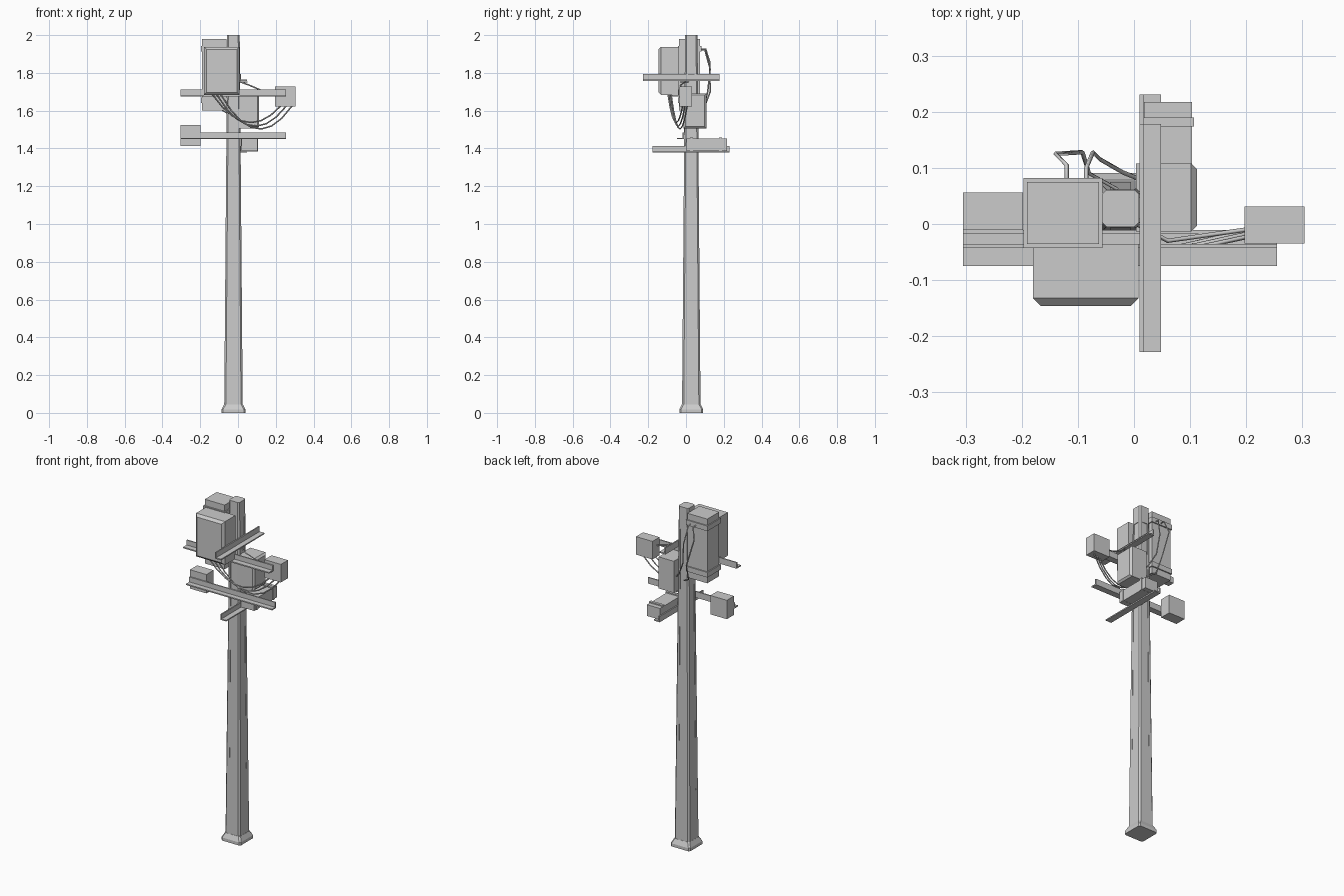
import bpy, bmesh
from mathutils import Vector

if "Cube" in bpy.data.objects:
    bpy.data.objects.remove(bpy.data.objects["Cube"])

PX, PY = -0.024, 0.028   # pole centre


def make(name, bm):
    bmesh.ops.recalc_face_normals(bm, faces=bm.faces)
    me = bpy.data.meshes.new(name)
    bm.to_mesh(me)
    bm.free()
    ob = bpy.data.objects.new(name, me)
    bpy.context.collection.objects.link(ob)
    return ob


def box(name, x0, x1, y0, y1, z0, z1):
    bm = bmesh.new()
    bmesh.ops.create_cube(bm, size=1)
    for v in bm.verts:
        v.co = Vector((x1 if v.co.x > 0 else x0, y1 if v.co.y > 0 else y0, z1 if v.co.z > 0 else z0))
    return make(name, bm)


def loft(name, rings):
    """Chamfered-square rings (half size, chamfer, z) skinned around the pole axis."""
    bm = bmesh.new()
    loops = []
    for h, c, z in rings:
        a = h - c
        pts = [(h, -a), (h, a), (a, h), (-a, h), (-h, a), (-h, -a), (-a, -h), (a, -h)]
        loops.append([bm.verts.new((PX + x, PY + y, z)) for x, y in pts])
    for lo, hi in zip(loops, loops[1:]):
        for i in range(8):
            j = (i + 1) % 8
            bm.faces.new((lo[i], lo[j], hi[j], hi[i]))
    bm.faces.new(loops[0])
    bm.faces.new(loops[-1])
    return make(name, bm)


def angle_bar(name, axis, lo, hi, wall, outer, z0, z1, t=0.007):
    """L-section bar: upright flange at wall, bottom flange reaching to outer."""
    s = t if outer > wall else -t
    prof = [(wall, z0), (outer, z0), (outer, z0 + t), (wall + s, z0 + t), (wall + s, z1), (wall, z1)]
    bm = bmesh.new()
    ends = [[bm.verts.new((e, p, z) if axis == 'x' else (p, e, z)) for p, z in prof] for e in (lo, hi)]
    for i in range(6):
        j = (i + 1) % 6
        bm.faces.new((ends[0][i], ends[0][j], ends[1][j], ends[1][i]))
    bm.faces.new(ends[0])
    bm.faces.new(ends[1])
    return make(name, bm)


def chamfer_front(ob, normal, width):
    """Bevel the rim of the face looking along normal."""
    bm = bmesh.new()
    bm.from_mesh(ob.data)
    face = max(bm.faces, key=lambda f: f.normal.dot(Vector(normal)))
    bmesh.ops.bevel(bm, geom=list(face.edges), offset=width, segments=1, affect='EDGES', profile=0.5)
    bm.to_mesh(ob.data)
    bm.free()


def cable(name, pts, r=0.004):
    cu = bpy.data.curves.new(name, 'CURVE')
    cu.dimensions = '3D'
    cu.bevel_depth = r
    cu.bevel_resolution = 0
    cu.use_fill_caps = True
    sp = cu.splines.new('POLY')
    sp.points.add(len(pts) - 1)
    for p, co in zip(sp.points, pts):
        p.co = (*co, 1)
    ob = bpy.data.objects.new(name, cu)
    bpy.context.collection.objects.link(ob)


# Pole, with a shallow groove down each side
pole = loft("pole", [(0.049, 0.009, 0.03), (0.033, 0.008, 2.0)])
loft("pole_foot", [(0.063, 0.008, 0), (0.063, 0.008, 0.018), (0.05, 0.009, 0.045)])
for dx, dy in ((1, 0), (-1, 0), (0, 1), (0, -1)):
    bm = bmesh.new()
    bmesh.ops.create_cube(bm, size=1)
    for v in bm.verts:
        z = 1.9 if v.co.z > 0 else 0.3
        h = 0.0335 - 0.0035 if v.co.z > 0 else 0.0468
        w = 0.018 if v.co.y > 0 else -0.018
        d = h if v.co.x < 0 else 0.08
        v.co = Vector((PX + dx * d - dy * w, PY + dy * d + dx * w, z))
    cut = make("groove_cutter", bm)
    cut.hide_render = True
    cut.hide_viewport = True
    m = pole.modifiers.new("groove", 'BOOLEAN')
    m.operation = 'DIFFERENCE'
    m.solver = 'EXACT'
    m.object = cut

# Angle-iron crossarms
angle_bar("upper_crossarm", 'x', -0.305, 0.255, -0.036, -0.075, 1.676, 1.712)
angle_bar("lower_crossarm", 'x', -0.305, 0.255, -0.011, -0.048, 1.449, 1.485)
angle_bar("upper_side_arm", 'y', -0.228, 0.178, 0.01, 0.048, 1.757, 1.795)
angle_bar("lower_side_arm", 'y', -0.178, 0.231, 0.01, 0.048, 1.378, 1.412)

# Cabinets with chamfered doors
cab = box("front_cabinet", -0.18, 0.008, -0.146, -0.036, 1.683, 1.938)
chamfer_front(cab, (0, -1, 0), 0.014)
cab = box("side_cabinet", 0.004, 0.112, -0.013, 0.108, 1.506, 1.692)
chamfer_front(cab, (1, 0, 0), 0.01)

# Banded transformers
box("tall_transformer", -0.191, -0.062, -0.036, 0.075, 1.602, 1.98)
for i, z in enumerate((1.64, 1.913)):
    box(f"tall_band_{i}", -0.197, -0.056, -0.043, 0.082, z, z + 0.03)
box("low_transformer", 0.018, 0.103, 0.003, 0.217, 1.386, 1.452)
for i, y in enumerate((0.02, 0.174)):
    box(f"low_band_{i}", 0.017, 0.107, y, y + 0.016, 1.385, 1.459)

# Junction boxes on the arm ends
box("right_junction_box", 0.197, 0.304, -0.035, 0.031, 1.622, 1.728)
box("left_junction_box", -0.305, -0.198, -0.011, 0.056, 1.414, 1.525)

# Drooping cables from the front cabinet to the right junction box
for i in range(3):
    a = Vector((-0.135 + 0.022 * i, -0.095 + 0.008 * i, 1.685))
    b = Vector((0.225 + 0.03 * i, -0.018 + 0.012 * i, 1.624))
    sag = (0.115, 0.135, 0.15)[i]
    pts = []
    for k in range(8):
        t = k / 7
        p = a.lerp(b, t)
        p.z -= 4 * sag * t * (1 - t)
        pts.append(p)
    cable(f"drooping_cable_{i}", pts)

# Cables from the pole to the right junction box and down the back
cable("feed_cable", [(0.005, 0.0, 1.755), (0.06, -0.03, 1.735), (0.13, -0.02, 1.705), (0.2, -0.01, 1.69)])
cable("pole_stub_cable", [(-0.01, 0.03, 1.752), (0.048, -0.03, 1.752)], 0.003)
cable("back_cable_0", [(-0.12, 0.078, 1.925), (-0.12, 0.105, 1.925), (-0.14, 0.125, 1.86),
                       (-0.092, 0.128, 1.70), (-0.08, 0.09, 1.60), (-0.03, 0.062, 1.57)])
cable("back_cable_1", [(-0.085, 0.078, 1.925), (-0.085, 0.1, 1.92), (-0.073, 0.128, 1.82),
                       (-0.06, 0.115, 1.70), (-0.02, 0.092, 1.62), (0.01, 0.08, 1.59)])
